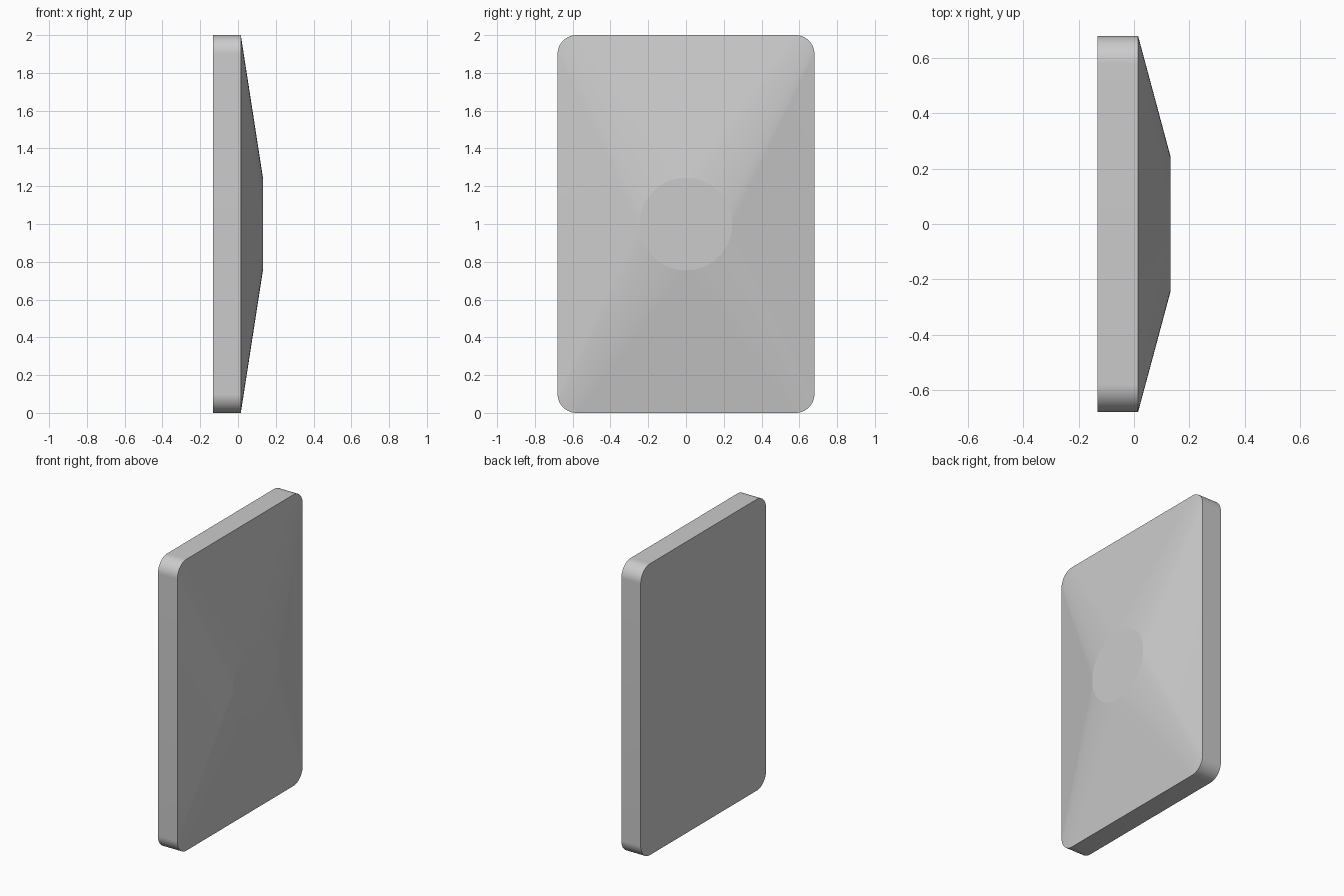
import bpy, bmesh
from math import cos, sin, pi

if "Cube" in bpy.data.objects:
    bpy.data.objects.remove(bpy.data.objects["Cube"])

HALF_W, HALF_H, CORNER = 0.68, 1.0, 0.1
BACK, RIM, FRONT = -0.132, 0.015, 0.132
DISC_R, SEG = 0.245, 20

bm = bmesh.new()


def rounded_ring(x):
    """Rounded rectangle in the YZ plane."""
    ring = []
    for q, (sy, sz) in enumerate([(1, 1), (-1, 1), (-1, -1), (1, -1)]):
        for i in range(SEG + 1):
            a = (q + i / SEG) * pi / 2
            ring.append(bm.verts.new((x, sy * (HALF_W - CORNER) + CORNER * cos(a),
                                      1 + sz * (HALF_H - CORNER) + CORNER * sin(a))))
    return ring


back, rim = rounded_ring(BACK), rounded_ring(RIM)
disc = [bm.verts.new((FRONT, DISC_R * cos(a), 1 + DISC_R * sin(a)))
        for a in (k * pi / 2 / SEG for k in range(4 * SEG))]

# Flat back and round front facet
bm.faces.new(back[::-1])
bm.faces.new(disc)

# Side wall, and sloped front: corner arcs loft to quarter circles,
# straight edges meet the circle in a single point
n = len(rim)
for k in range(n):
    j = (k + 1) % n
    bm.faces.new((back[k], back[j], rim[j], rim[k]))
    q, i = divmod(k, SEG + 1)
    d0 = disc[(q * SEG + i) % len(disc)]
    if i == SEG:
        bm.faces.new((rim[k], rim[j], d0))
    else:
        d1 = disc[(q * SEG + i + 1) % len(disc)]
        bm.faces.new((rim[k], rim[j], d1, d0))

bmesh.ops.recalc_face_normals(bm, faces=bm.faces)

# Smooth surfaces with crisp outlines
for f in bm.faces:
    f.smooth = True
for ring in (back, rim, disc):
    for a, b in zip(ring, ring[1:] + ring[:1]):
        bm.edges.get((a, b)).smooth = False

mesh = bpy.data.meshes.new("domed_panel")
bm.to_mesh(mesh)
bm.free()
bpy.context.collection.objects.link(bpy.data.objects.new("domed_panel", mesh))
